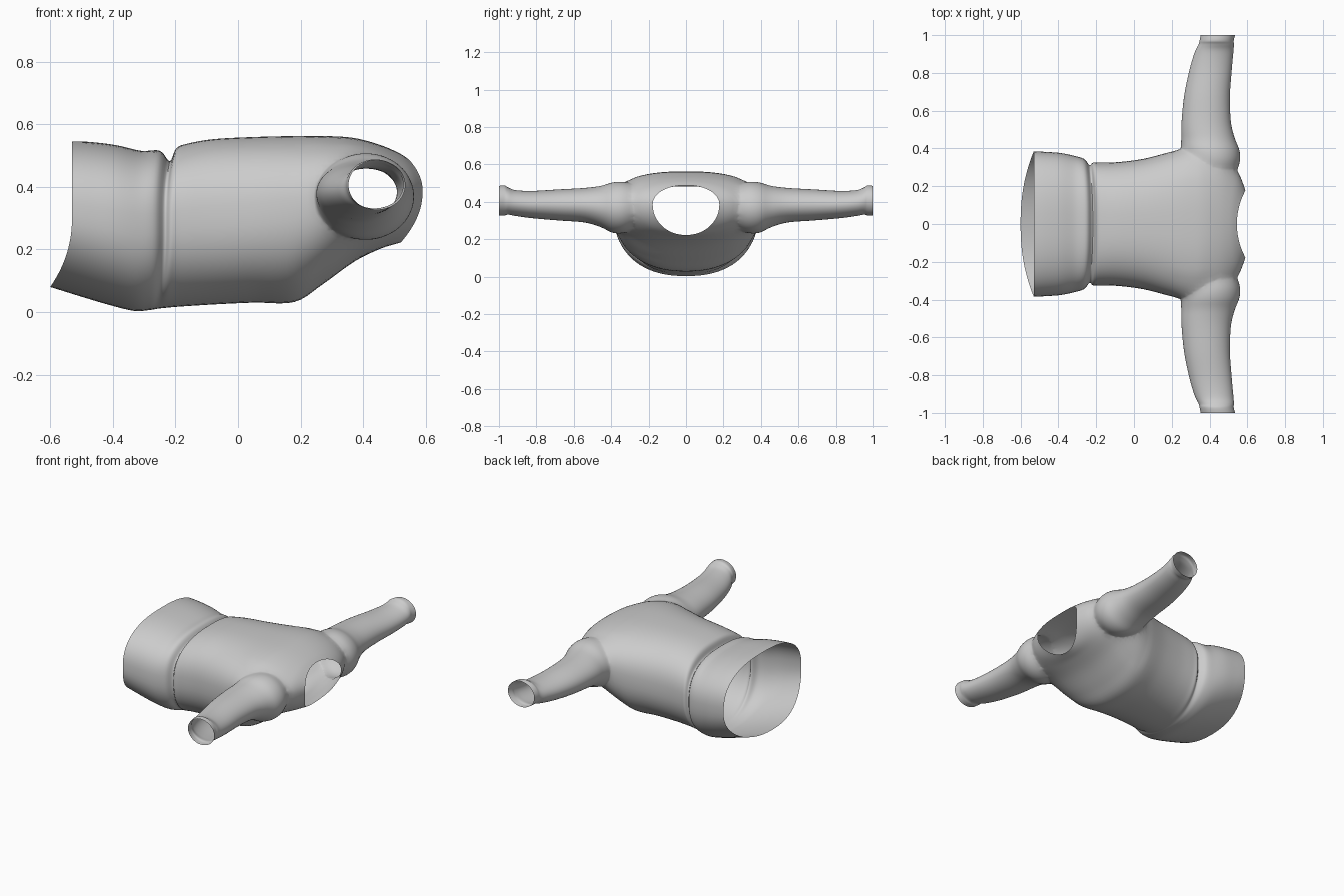
import bpy, bmesh
from math import sin, cos, pi
from mathutils import Vector

if "Cube" in bpy.data.objects:
    bpy.data.objects.remove(bpy.data.objects["Cube"])

N = 72


def spline(rows, steps):
    """Catmull-Rom interpolation between rows of parameters."""
    out = []
    for i in range(len(rows) - 1):
        p = [Vector(rows[min(max(i + k, 0), len(rows) - 1)]) for k in (-1, 0, 1, 2)]
        for s in range(steps):
            t = s / steps
            out.append(0.5 * (2 * p[1] + (p[2] - p[0]) * t
                              + (2 * p[0] - 5 * p[1] + 4 * p[2] - p[3]) * t * t
                              + (3 * p[1] - p[0] - 3 * p[2] + p[3]) * t ** 3))
    return out + [Vector(rows[-1])]


def power(v, e):
    return (1 if v >= 0 else -1) * abs(v) ** e


def loft(name, rings):
    """Closed tube through rings; each end is a fan around one apex point."""
    bm = bmesh.new()
    loops = [[bm.verts.new(p) for p in ring] for ring in rings]
    for a, b in zip(loops, loops[1:]):
        for i in range(N):
            j = (i + 1) % N
            bm.faces.new((a[i], a[j], b[j], b[i]))
    apexes = []
    for loop in (loops[0], loops[-1]):
        c = sum((v.co for v in loop), Vector()) / N
        apex = bm.verts.new(c)
        apexes.append(c.copy())
        for i in range(N):
            bm.faces.new((loop[i], loop[(i + 1) % N], apex))
    bmesh.ops.recalc_face_normals(bm, faces=bm.faces)
    me = bpy.data.meshes.new(name)
    bm.to_mesh(me)
    bm.free()
    ob = bpy.data.objects.new(name, me)
    bpy.context.collection.objects.link(ob)
    return ob, apexes


# Torso: x at top, side, bottom; z top, z bottom; half width; z of widest point
torso_rows = [
    (-.53, -.53, -.60, .545, .08, .385, .31),
    (-.47, -.47, -.52, .543, .055, .382, .30),
    (-.39, -.39, -.42, .533, .025, .376, .29),
    (-.31, -.32, -.335, .515, .004, .362, .28),
    (-.25, -.265, -.285, .515, .006, .345, .28),
    (-.218, -.235, -.26, .482, .010, .312, .28),
    (-.198, -.215, -.235, .522, .013, .326, .28),
    (-.165, -.18, -.19, .537, .017, .325, .29),
    (-.08, -.08, -.08, .552, .024, .328, .30),
    (.05, .05, .05, .559, .030, .345, .31),
    (.18, .18, .18, .562, .032, .378, .33),
    (.28, .28, .27, .562, .088, .405, .36),
    (.37, .37, .37, .556, .160, .405, .37),
    (.45, .47, .45, .535, .200, .37, .38),
    (.51, .55, .495, .510, .215, .275, .385),
    (.545, .59, .52, .488, .222, .178, .385)]


def torso_ring(r):
    xt, xm, xb, zt, zb, w, zc = r
    pts = []
    for i in range(N):
        a = 2 * pi * i / N
        s, c = sin(a), cos(a)
        up = s >= 0
        f = max(0, min(1, (xm - .35) / .24))       # rounder towards the neck
        e = (.78 + .17 * f) if up else (.88 + .1 * f)
        x = xm + ((xt if up else xb) - xm) * s * s
        z = zc + ((zt - zc) if up else (zc - zb)) * power(s, e)
        pts.append((x, w * power(c, e), z))
    return pts


shirt, apex_points = loft("shirt", [torso_ring(r) for r in spline(torso_rows, 5)])

# Sleeves: y, x min, x max, z min, z max
sleeve_rows = [
    (.24, .31, .52, .28, .47),
    (.32, .265, .56, .235, .505),
    (.39, .248, .560, .232, .505),
    (.45, .25, .535, .262, .486),
    (.54, .252, .513, .289, .474),
    (.68, .266, .508, .300, .466),
    (.82, .295, .518, .312, .458),
    (.91, .322, .526, .324, .462),
    (.95, .342, .529, .331, .476),
    (.97, .347, .528, .327, .487),
    (1.0, .353, .535, .326, .485)]


def sleeve_ring(r, side):
    y, x0, x1, z0, z1 = r
    return [((x0 + x1) / 2 + (x1 - x0) / 2 * cos(2 * pi * i / N), side * y,
             (z0 + z1) / 2 + (z1 - z0) / 2 * sin(2 * pi * i / N)) for i in range(N)]


bpy.context.view_layer.objects.active = shirt
for side in (1, -1):
    sleeve, caps = loft("sleeve", [sleeve_ring(r, side) for r in spline(sleeve_rows, 5)])
    apex_points.append(caps[1])
    mod = shirt.modifiers.new("join_sleeve", 'BOOLEAN')
    mod.operation, mod.solver, mod.object = 'UNION', 'EXACT', sleeve
    bpy.ops.object.modifier_apply(modifier=mod.name)
    bpy.data.objects.remove(sleeve)

# Open the hem, neck and cuffs, then soften the armholes
bm = bmesh.new()
bm.from_mesh(shirt.data)
ends = [min(bm.verts, key=lambda v: (v.co - p).length) for p in apex_points]
bmesh.ops.delete(bm, geom=ends, context='VERTS')
bmesh.ops.triangulate(bm, faces=[f for f in bm.faces if len(f.verts) > 4])
armhole = [v for v in bm.verts if .27 < abs(v.co.y) < .48 and v.co.x > .2 and not v.is_boundary]
for _ in range(6):
    bmesh.ops.smooth_vert(bm, verts=armhole, factor=.5,
                          use_axis_x=True, use_axis_y=True, use_axis_z=True)
bm.to_mesh(shirt.data)
bm.free()

shirt.select_set(True)
bpy.ops.object.shade_smooth_by_angle(angle=1.1)
